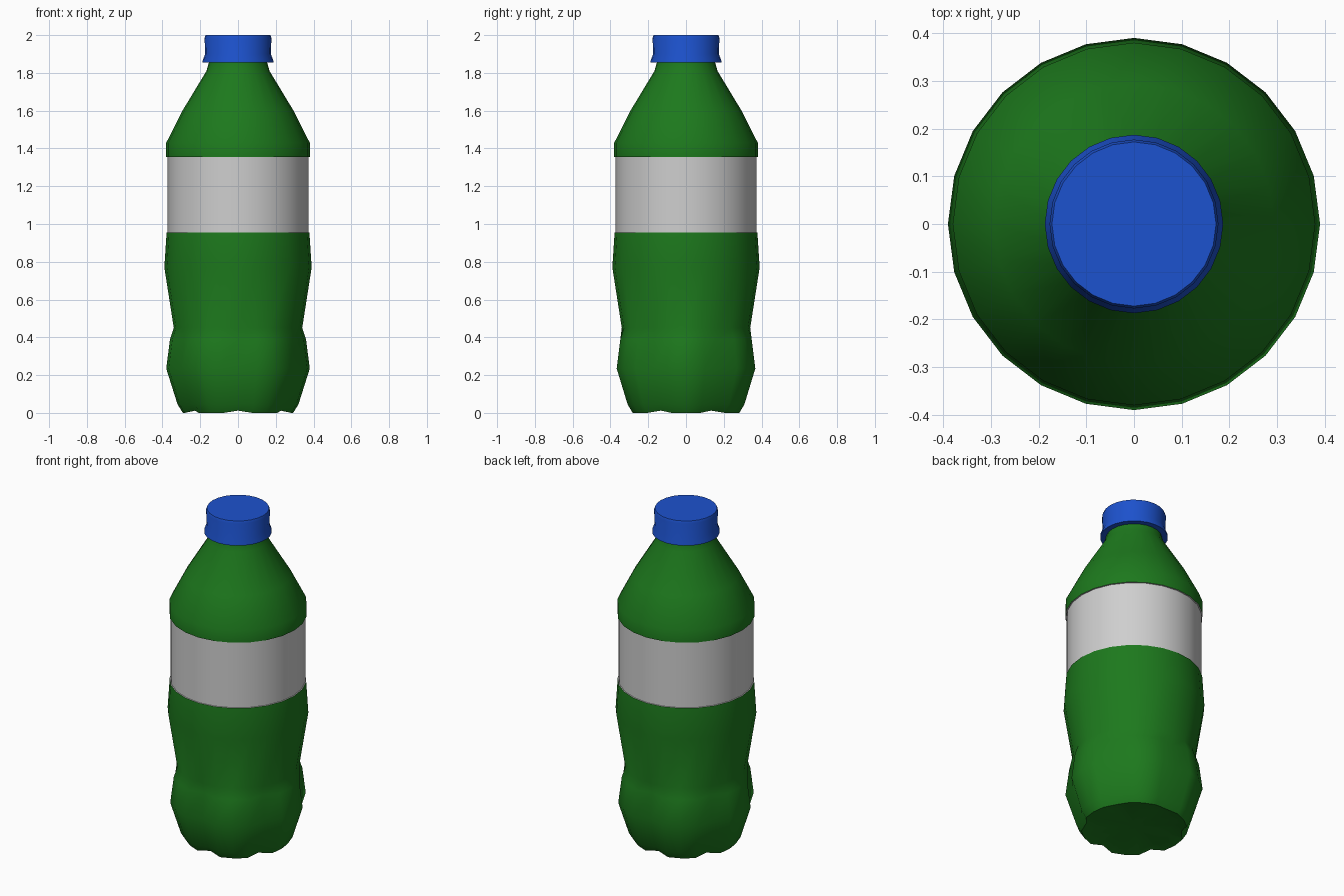
import bpy, bmesh, math

if "Cube" in bpy.data.objects:
    bpy.data.objects.remove(bpy.data.objects["Cube"])

SEG = 24


def material(name, rgb):
    m = bpy.data.materials.new(name)
    m.diffuse_color = (*rgb, 1)
    m.use_nodes = True
    m.node_tree.nodes["Principled BSDF"].inputs["Base Color"].default_value = m.diffuse_color
    return m


def lathe(name, profile, mats, groove=None, face_mat=None, angle=40):
    """Revolve (radius, z) points; radius 0 closes an end. groove(i, r, z) reshapes points."""
    bm = bmesh.new()
    rings = []
    for r, z in profile:
        if r == 0:
            rings.append([bm.verts.new((0, 0, z))])
            continue
        ring = []
        for i in range(SEG):
            a = 2 * math.pi * i / SEG
            rr, zz = groove(i, r, z) if groove else (r, z)
            ring.append(bm.verts.new((rr * math.cos(a), rr * math.sin(a), zz)))
        rings.append(ring)
    for lo, hi in zip(rings, rings[1:]):
        for i in range(SEG):
            j = (i + 1) % SEG
            if len(lo) == 1:
                bm.faces.new((lo[0], hi[j], hi[i]))
            elif len(hi) == 1:
                bm.faces.new((lo[i], lo[j], hi[0]))
            else:
                bm.faces.new((lo[i], lo[j], hi[j], hi[i]))
    if face_mat:
        for f in bm.faces:
            f.material_index = face_mat(f.calc_center_median())
    bmesh.ops.recalc_face_normals(bm, faces=bm.faces)
    me = bpy.data.meshes.new(name)
    bm.to_mesh(me)
    bm.free()
    for m in mats:
        me.materials.append(m)
    ob = bpy.data.objects.new(name, me)
    bpy.context.collection.objects.link(ob)
    bpy.ops.object.select_all(action='DESELECT')
    ob.select_set(True)
    bpy.context.view_layer.objects.active = ob
    bpy.ops.object.shade_smooth_by_angle(angle=math.radians(angle))
    return ob


green = material("bottle green", (0.012, 0.19, 0.012))
white = material("label white", (0.62, 0.62, 0.62))
blue = material("cap blue", (0.012, 0.085, 0.62))


# Six feet around the base, separated by one-vertex-wide grooves
def feet(i, r, z):
    if i % 4 == 2 and z < 0.43:
        return r * 0.91, z + (0.012 if z < 0.02 else 0)
    return r, z


# Bottle body with the label as a slightly recessed band
body = [(0, 0.02), (0.22, 0.015), (0.292, 0.0), (0.32, 0.045), (0.38, 0.235),
        (0.36, 0.39), (0.34, 0.45), (0.39, 0.77), (0.378, 0.955),
        (0.373, 0.956), (0.373, 1.354), (0.38, 1.355), (0.38, 1.43),
        (0.294, 1.60), (0.167, 1.81), (0.153, 1.86), (0.15, 1.90), (0, 1.90)]
lathe("bottle_body", body, [green, white], feet,
      lambda c: 1 if 0.9555 < c.z < 1.3545 else 0, angle=60)

# Screw cap with a flared lower rim
cap = [(0.14, 1.856), (0.187, 1.856), (0.187, 1.865), (0.174, 1.90),
       (0.177, 1.985), (0.172, 2.0), (0, 2.0)]
lathe("cap", cap, [blue], angle=35)
